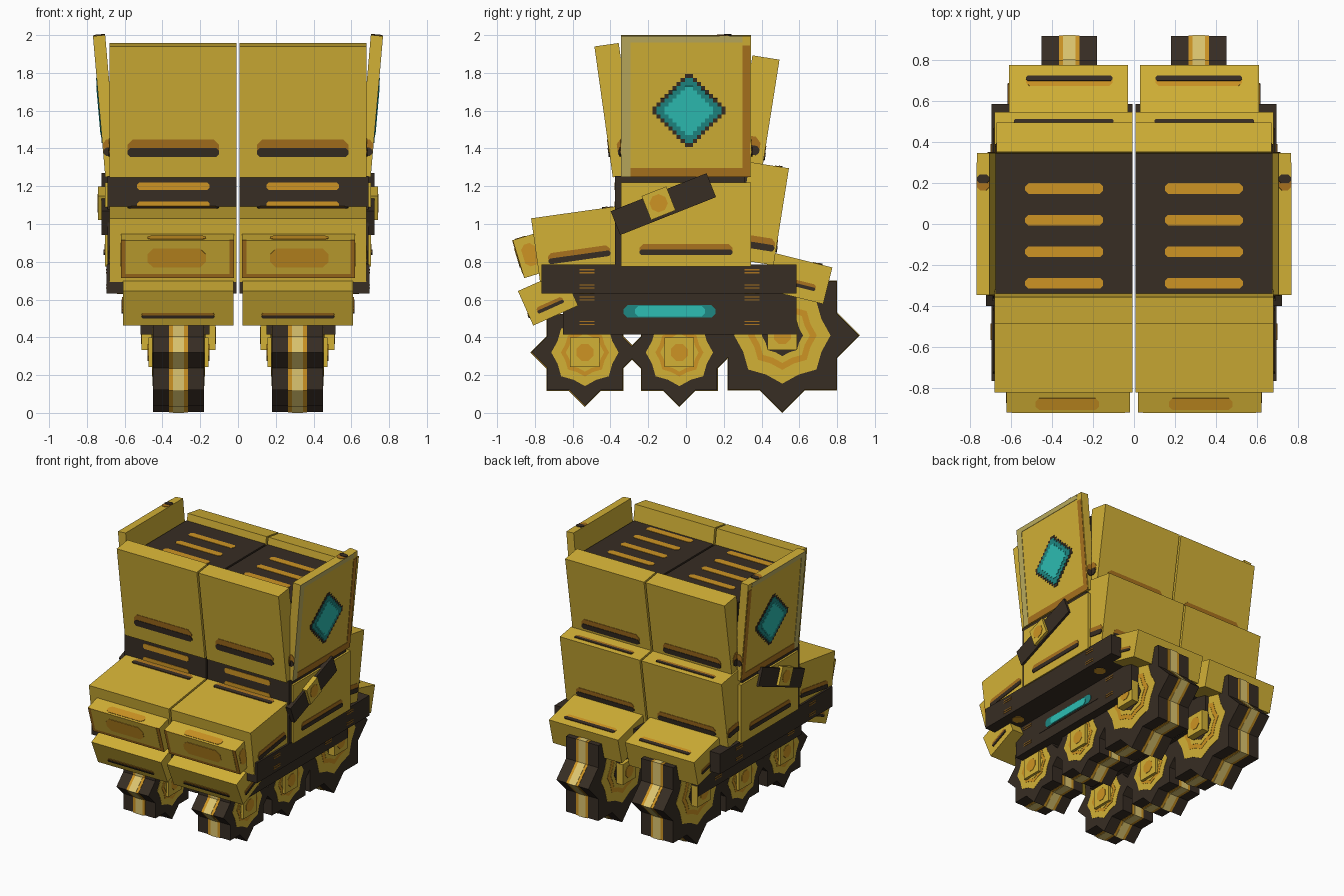
import bpy, bmesh, math
from mathutils import Matrix

cube = bpy.data.objects.get("Cube")
if cube:
    bpy.data.objects.remove(cube, do_unlink=True)

COLOURS = {
    "yellow": (0.65, 0.44, 0.037), "orange": (0.61, 0.296, 0.017),
    "brown": (0.40, 0.17, 0.013), "dark": (0.038, 0.026, 0.017),
    "cyan": (0.026, 0.515, 0.456), "teal": (0.013, 0.242, 0.223),
    "cream": (0.72, 0.56, 0.16), "pale": (0.50, 0.41, 0.11),
}
MATS = {}
for cname, rgb in COLOURS.items():
    m = bpy.data.materials.new(cname)
    m.use_nodes = True
    m.diffuse_color = (*rgb, 1)
    m.node_tree.nodes["Principled BSDF"].inputs["Base Color"].default_value = (*rgb, 1)
    MATS[cname] = m


def prism(name, outline, axis, lo, hi, mat, frame=Matrix()):
    """Extrude a 2D outline along an axis, mirrored to the other side."""
    place = {"x": lambda u, v: (lo, u, v), "y": lambda u, v: (u, lo, v),
             "z": lambda u, v: (u, v, lo)}[axis]
    step = [(hi - lo) * (axis == a) for a in "xyz"]
    bm = bmesh.new()
    face = bm.faces.new([bm.verts.new(place(u, v)) for u, v in outline])
    ext = bmesh.ops.extrude_face_region(bm, geom=[face], use_keep_orig=True)
    bmesh.ops.translate(bm, vec=step, verts=[g for g in ext["geom"] if isinstance(g, bmesh.types.BMVert)])
    bmesh.ops.recalc_face_normals(bm, faces=bm.faces)
    bm.transform(frame)
    mesh = bpy.data.meshes.new(name)
    bm.to_mesh(mesh)
    bm.free()
    mesh.materials.append(MATS[mat])
    obj = bpy.data.objects.new(name, mesh)
    bpy.context.collection.objects.link(obj)
    obj.modifiers.new("mirror", "MIRROR")


def rect(u0, u1, v0, v1):
    return [(u0, v0), (u1, v0), (u1, v1), (u0, v1)]


def slot(u0, u1, v0, v1):
    c = 0.3 * min(u1 - u0, v1 - v0)
    return [(u0 + c, v0), (u1 - c, v0), (u1, v0 + c), (u1, v1 - c),
            (u1 - c, v1), (u0 + c, v1), (u0, v1 - c), (u0, v0 + c)]


def radial(n, r_tip, r_in, cy=0, cz=0):
    return [(cy + r * math.cos(math.tau * i / n), cz + r * math.sin(math.tau * i / n))
            for i in range(n) for r in [r_in if i % 2 else r_tip]]


def stepped_diamond(n, s, cu, cv):
    quad = [p for k in range(n) for p in ((k * s, (n - k) * s), ((k + 1) * s, (n - k) * s))]
    pts = []
    for _ in range(4):
        pts += quad
        quad = [(v, -u) for u, v in quad]
    return [(cu + u, cv + v) for u, v in pts]


class Block:
    """A box in its own tilted frame, which can carry thin painted plates."""

    def __init__(self, name, x, y, z, mat="yellow", corner=(0, 0, 0), tilt=0, axis="X"):
        self.name, self.x, self.y, self.z = name, x, y, z
        self.frame = Matrix.Translation(corner) @ Matrix.Rotation(math.radians(tilt), 4, axis)
        prism(name, rect(*y, *z), "x", *x, mat, self.frame)

    def plate(self, label, face, outline, mat, level=1):
        axis, base, sign = {"front": ("y", self.y[0], -1), "back": ("y", self.y[1], 1),
                            "top": ("z", self.z[1], 1), "bottom": ("z", self.z[0], -1),
                            "side": ("x", self.x[1], 1)}[face]
        prism(f"{self.name}_{label}", outline, axis, base, base + sign * 0.003 * level, mat, self.frame)

    def vent(self, face, u0, u1, v, h=0.04, flip=1, glow="brown"):
        """Dark slit with a coloured lip on one side of it."""
        self.plate(face + "_vent_lip", face, slot(u0, u1, *sorted((v, v + flip * h * 1.95))), glow)
        self.plate(face + "_vent_slit", face, slot(u0, u1, *sorted((v, v + flip * h))), "dark", 2)


GAP, W = 0.007, 0.68

# Dark core with roof slots
core = Block("upper_core", (GAP, 0.675), (-0.345, 0.345), (1.2, 1.84), "dark")
for i in range(4):
    v = 0.173 - 0.154 * i
    core.plate(f"roof_slot_{i}", "top", slot(0.15, 0.53, v - 0.026, v + 0.026), "orange")
waist = Block("waist", (GAP, 0.69), (-0.375, 0.31), (0.7, 1.255), "dark")
for i, z in enumerate((1.2, 1.1)):
    waist.plate(f"slot_{i}", "front", slot(0.15, 0.535, z - 0.02, z + 0.02), "orange")

# Upper armour, leaning outwards
fu = Block("front_upper_panel", (GAP, W), (0, 0.13), (-0.70, 0), corner=(0, -0.485, 1.94), tilt=8)
fu.vent("front", 0.10, 0.585, -0.59, 0.047)
fu.vent("side", 0.045, 0.13, -0.60, 0.05)
bu = Block("back_upper_panel", (GAP, 0.67), (-0.145, 0), (-0.62, 0), corner=(0, 0.495, 1.87), tilt=-9)
bu.vent("back", 0.10, 0.585, -0.54, 0.04)
bu.vent("side", -0.145, -0.03, -0.52, 0.05)

sp = Block("side_panel", (-0.062, 0), (-0.345, 0.345), (-0.75, 0), corner=(0.765, 0, 1.995), tilt=5, axis="Y")
sp.plate("top_edge", "side", rect(-0.345, 0.30, -0.035, 0), "pale")
sp.plate("front_edge", "side", rect(-0.345, -0.295, -0.75, -0.035), "pale")
sp.plate("rear_edge", "side", rect(0.30, 0.34, -0.75, -0.05), "brown")
sp.plate("bottom_edge", "side", rect(-0.295, 0.30, -0.75, -0.70), "brown")
for i, (n, mat) in enumerate(((9, "dark"), (8, "teal"), (6, "cyan"))):
    sp.plate(f"gem_{mat}", "side", stepped_diamond(n, 0.0215, 0.015, -0.395), mat, i + 1)
for face in ("front", "back"):
    sp.vent(face, -0.062, 0, -0.64, 0.045)
sp.vent("top", -0.062, 0, 0.24, 0.04, -1)

# Middle armour: sides, hood and back
side = Block("side_armour", (0.5, 0.705), (-0.345, 0.345), (0.775, 1.22))
side.vent("side", -0.245, 0.245, 0.835, 0.03)
hood = Block("hood", (GAP, W), (0, 0.5), (-0.34, 0), corner=(0, -0.82, 1.03), tilt=8)
hood.vent("top", 0.10, 0.585, 0.38, 0.03)
hood.vent("side", 0.06, 0.39, -0.255, 0.03)
bl = Block("back_lower_panel", (GAP, W), (-0.21, 0), (-0.52, 0), corner=(0, 0.545, 1.295), tilt=-9)
bl.vent("top", 0.10, 0.585, -0.035, 0.02, -1)
bl.vent("back", 0.10, 0.585, -0.45, 0.035)
bl.vent("side", -0.16, -0.01, -0.45, 0.035)

# Nose, bumper and rear fender
nose = Block("nose", (0.02, 0.62), (0, 0.2), (-0.21, 0), corner=(0, -0.915, 0.915), tilt=17)
nose.plate("border", "front", rect(0.02, 0.62, -0.21, 0), "brown")
nose.plate("face", "front", rect(0.045, 0.595, -0.185, 0), "yellow", 2)
nose.plate("spot", "front", slot(0.17, 0.48, -0.15, -0.045), "orange", 3)
nose.plate("top_spot", "top", slot(0.17, 0.48, 0.01, 0.07), "orange")
nose.plate("side_spot", "side", slot(0.025, 0.10, -0.16, -0.04), "orange")
bumper = Block("bumper", (0.025, 0.61), (0, 0.26), (-0.2, 0), corner=(0, -0.89, 0.645), tilt=24)
bumper.vent("front", 0.125, 0.51, -0.155, 0.015)
bumper.vent("side", 0.05, 0.2, -0.155, 0.018)
fender = Block("rear_fender", (0.03, 0.61), (-0.32, 0), (-0.2, 0), corner=(0, 0.775, 0.77), tilt=-14)
fender.vent("top", 0.105, 0.525, -0.055, 0.026, -1, "orange")
fender.vent("side", -0.25, -0.06, -0.145, 0.018)

# Slanted strap with knob on each side
strap = Block("strap", (0.6, 0.722), (-0.273, 0.273), (-0.068, 0.068), "dark", (0, -0.12, 1.105), 21.6)
knob = Block("strap_knob", (0.7, 0.742), (-0.07, 0.07), (-0.068, 0.068), "yellow", (0, -0.145, 1.11), 21.6)
knob.plate("spot", "side", slot(-0.045, 0.045, -0.045, 0.045), "orange")

# Chassis beams with light strip and small marks
upper = Block("chassis_upper", (GAP, 0.695), (-0.765, 0.585), (0.632, 0.785), "dark")
lower = Block("chassis_lower", (0.15, 0.515), (-0.652, 0.585), (0.415, 0.64), "dark")
lower.plate("light_frame", "side", rect(-0.40, 0.23, 0.495, 0.58), "dark")
lower.plate("light_rim", "side", slot(-0.33, 0.155, 0.505, 0.57), "teal", 2)
lower.plate("light", "side", slot(-0.27, 0.10, 0.51, 0.565), "cyan", 3)
for i, y in enumerate((-0.525, 0.35)):
    for beam, zs in ((upper, (0.75, 0.67)), (lower, (0.605, 0.475))):
        for k, z in enumerate(zs):
            for n in (-0.008, 0.008):
                beam.plate(f"mark_{i}{k}", "side", rect(y - 0.04, y + 0.04, z + n - 0.003, z + n + 0.003), "brown")
    upper.plate(f"bottom_spot_{i}", "bottom", slot(0.56, 0.64, y - 0.04, y + 0.04), "orange")

# Eight-pointed wheels
MID, HALF = 0.315, 0.135
INNER = math.cos(math.pi / 4) / math.cos(math.pi / 8)
for label, y, z, r, reach in (("front", -0.535, 0.32, 0.283, 0.16),
                              ("middle", -0.035, 0.32, 0.283, 0.16),
                              ("rear", 0.51, 0.41, 0.405, 0.195)):
    name = label + "_wheel"
    prism(name, radial(16, r, r * INNER, y, z), "x", MID - HALF, MID + HALF, "dark")
    for k, (w, mat) in enumerate(((0.05, "orange"), (0.03, "cream"))):
        rr = r + 0.003 * (k + 1)
        prism(f"{name}_tread_{mat}", radial(16, rr, rr * INNER, y, z), "x", MID - w, MID + w, mat)
    for s, place in ((1, "outer"), (-1, "inner")):
        edge = MID + s * HALF
        for k, (f, mat) in enumerate(((0.63, "yellow"), (0.45, "orange"), (0.36, "yellow"), (0.27, "dark"))):
            prism(f"{name}_{place}_disc_{k}", radial(16, r * f, r * f * 0.88, y, z), "x",
                  edge, edge + s * 0.002 * (k + 1), mat)
        tip = MID + s * reach
        prism(f"{name}_{place}_hub", rect(y - 0.078, y + 0.078, z - 0.078, z + 0.078), "x", MID, tip, "yellow")
        prism(f"{name}_{place}_hub_spot", slot(y - 0.045, y + 0.045, z - 0.045, z + 0.045), "x",
              tip, tip + s * 0.003, "orange")
